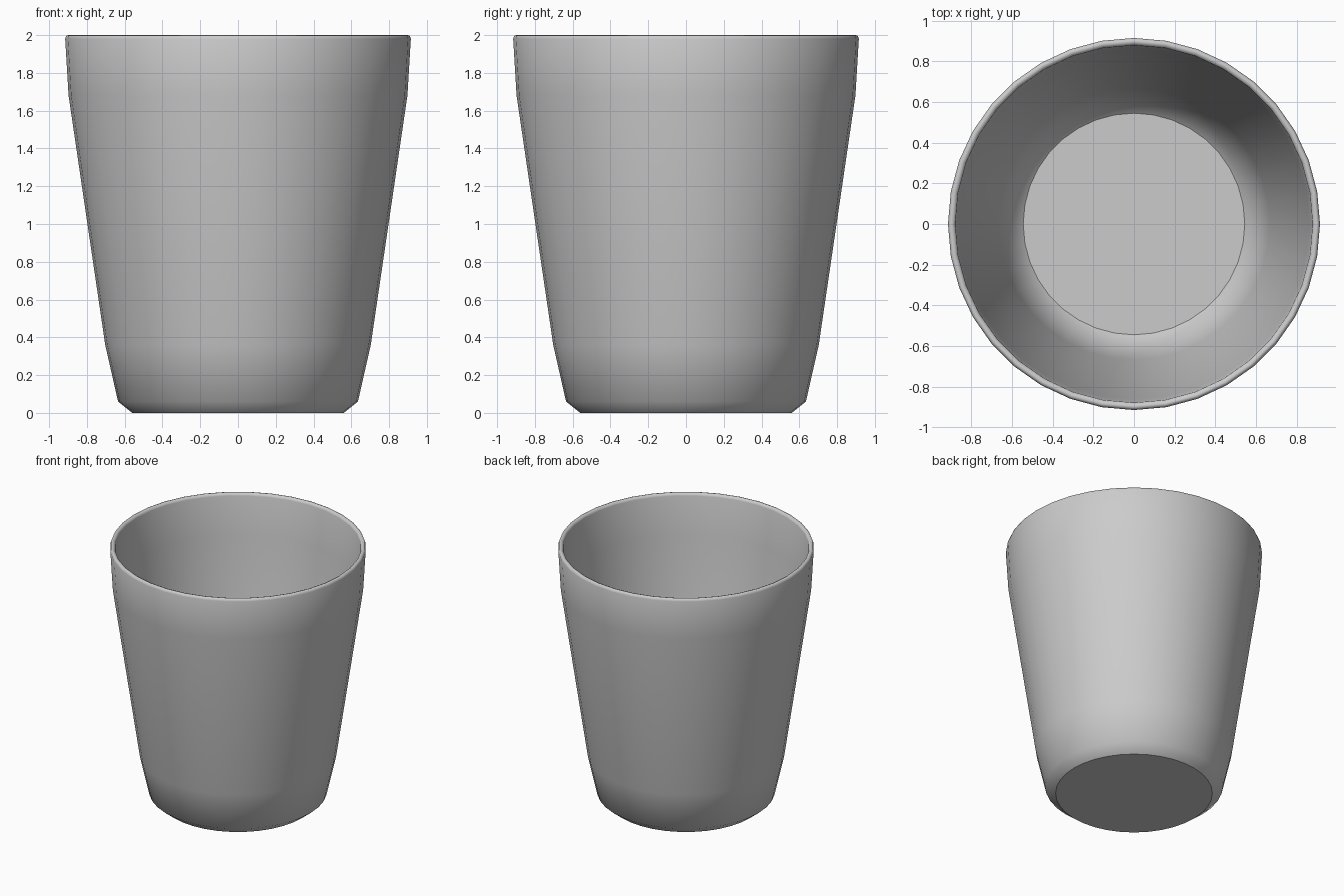
import bpy, bmesh, math

if "Cube" in bpy.data.objects:
    bpy.data.objects.remove(bpy.data.objects["Cube"])

SIDES = 36

# Half profile (radius, height): outside from base to rim, then inside to floor
profile = [(0.56, 0), (0.635, 0.06), (0.703, 0.36), (0.897, 1.68), (0.915, 1.98),
           (0.909, 1.997), (0.898, 2.0), (0.884, 1.995), (0.879, 1.98),
           (0.862, 1.68), (0.668, 0.37), (0.603, 0.085), (0.545, 0.035)]

# Cup body: rings swept round the z axis, closed by a base and an inner floor
bm = bmesh.new()
rings = []
for r, z in profile:
    rings.append([bm.verts.new((r * math.cos(2 * math.pi * i / SIDES),
                                r * math.sin(2 * math.pi * i / SIDES), z))
                  for i in range(SIDES)])
for a, b in zip(rings, rings[1:]):
    for i in range(SIDES):
        j = (i + 1) % SIDES
        bm.faces.new((a[i], a[j], b[j], b[i]))
base = bm.faces.new(rings[0][::-1])
floor = bm.faces.new(rings[-1])
for f in bm.faces:
    f.smooth = f not in (base, floor)
# Crisp edges round the base and floor discs
for disc in (base, floor):
    for e in disc.edges:
        e.smooth = False

mesh = bpy.data.meshes.new("cup")
bm.to_mesh(mesh)
bm.free()
cup = bpy.data.objects.new("cup", mesh)
bpy.context.collection.objects.link(cup)
